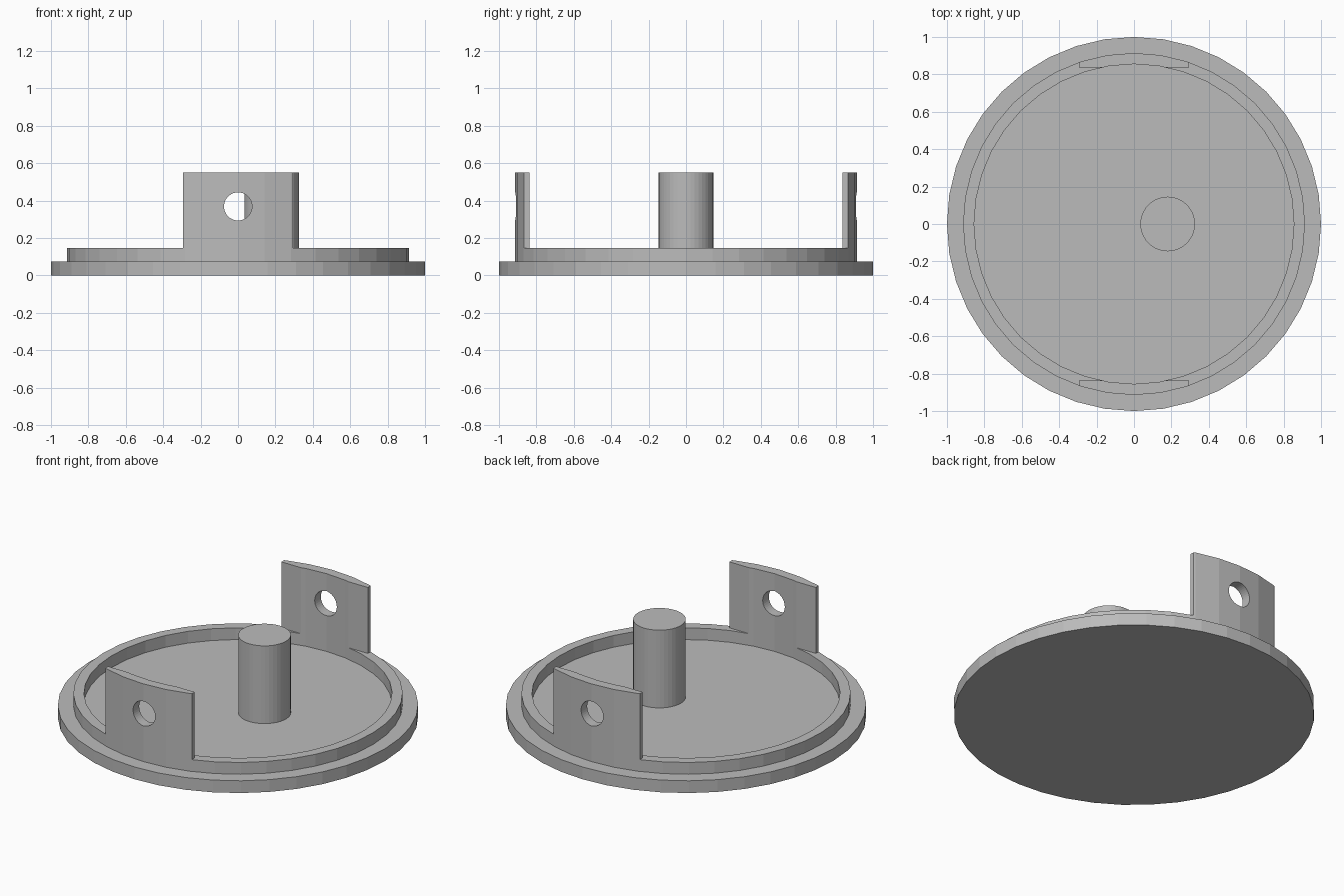
import bpy
import bmesh
import math

SIDES = 40
R_FLANGE, R_LIP, R_FLOOR = 1.0, 0.914, 0.855
Z_FLANGE, Z_LIP, Z_TOP = 0.075, 0.147, 0.551
TAB_HALF, TAB_INNER_Y = 0.293, 0.838

if "Cube" in bpy.data.objects:
    bpy.data.objects.remove(bpy.data.objects["Cube"])

grey = bpy.data.materials.new("plain_grey")
grey.use_nodes = True
grey.diffuse_color = (0.5, 0.5, 0.5, 1)
grey.node_tree.nodes["Principled BSDF"].inputs["Base Color"].default_value = (0.5, 0.5, 0.5, 1)


def finish(bm, name):
    """Turn a bmesh into a grey object."""
    bmesh.ops.recalc_face_normals(bm, faces=bm.faces)
    mesh = bpy.data.meshes.new(name)
    bm.to_mesh(mesh)
    bm.free()
    mesh.materials.append(grey)
    obj = bpy.data.objects.new(name, mesh)
    bpy.context.collection.objects.link(obj)
    return obj


def lathe(name, profile, x=0.0):
    """Revolve (radius, z) points that start and end on the axis."""
    bm = bmesh.new()
    rings = []
    for r, z in profile:
        count = SIDES if r > 0 else 1
        rings.append([bm.verts.new((x + r * math.cos(math.tau * i / SIDES),
                                    r * math.sin(math.tau * i / SIDES), z))
                      for i in range(count)])
    for a, b in zip(rings, rings[1:]):
        for i in range(SIDES):
            j = (i + 1) % SIDES
            corners = [a[i % len(a)], a[j % len(a)], b[j % len(b)], b[i % len(b)]]
            bm.faces.new(list(dict.fromkeys(corners)))
    return finish(bm, name)


def rim_y(r, x):
    """Height of the faceted circle of radius r at x, near its top."""
    step = math.tau / SIDES
    k = math.floor(math.asin(abs(x) / r) / step + 0.0001)
    for n in (k, k + 1, max(k - 1, 0)):
        x0, x1 = r * math.sin(n * step), r * math.sin((n + 1) * step)
        if x0 - 0.0001 <= abs(x) <= x1 + 0.0001:
            y0, y1 = r * math.cos(n * step), r * math.cos((n + 1) * step)
            return y0 + (y1 - y0) * (abs(x) - x0) / (x1 - x0)
    return math.sqrt(r * r - x * x)


def tab(name, side):
    """Upright tab: faceted outside, flat inside trimmed by the lip's bore."""
    step = math.tau / SIDES
    outer_x = [-TAB_HALF] + [R_LIP * math.sin(i * step) for i in range(-2, 3)] + [TAB_HALF]
    outline = [(x, rim_y(R_LIP, x)) for x in outer_x]
    # where the flat inner face meets the bore
    xa, ya = R_FLOOR * math.sin(step), R_FLOOR * math.cos(step)
    xb, yb = R_FLOOR * math.sin(2 * step), R_FLOOR * math.cos(2 * step)
    meet = xa + (xb - xa) * (ya - TAB_INNER_Y) / (ya - yb)
    inner = [(TAB_HALF, TAB_INNER_Y), (meet, TAB_INNER_Y), (xa, ya)]
    outline += inner + [(0, R_FLOOR)] + [(-x, y) for x, y in reversed(inner)]

    bm = bmesh.new()
    base = bm.faces.new([bm.verts.new((x, side * y, Z_LIP)) for x, y in outline])
    top = bmesh.ops.extrude_face_region(bm, geom=[base], use_keep_orig=True)["geom"]
    bmesh.ops.translate(bm, vec=(0, 0, Z_TOP - Z_LIP),
                        verts=[v for v in top if isinstance(v, bmesh.types.BMVert)])
    obj = finish(bm, name)
    cut = obj.modifiers.new("pin_hole", "BOOLEAN")
    cut.operation = "DIFFERENCE"
    cut.solver = "EXACT"
    cut.object = hole_cutter
    return obj


# cutter for the pin hole through both tabs
bpy.ops.mesh.primitive_cylinder_add(vertices=SIDES, radius=0.075, depth=3,
                                    location=(0, 0, 0.369), rotation=(math.pi / 2, 0, 0))
hole_cutter = bpy.context.object
hole_cutter.name = "hole_cutter"
hole_cutter.data.materials.append(grey)
hole_cutter.hide_render = True
hole_cutter.display_type = "WIRE"

# round base with its raised lip
lathe("base_disc", [(0, 0), (R_FLANGE, 0), (R_FLANGE, Z_FLANGE), (R_LIP, Z_FLANGE),
                    (R_LIP, Z_LIP), (R_FLOOR, Z_LIP), (R_FLOOR, Z_FLANGE), (0, Z_FLANGE)])

# off-centre post
lathe("post", [(0, Z_FLANGE), (0.146, Z_FLANGE), (0.146, Z_TOP), (0, Z_TOP)], x=0.18)

# front and back tabs, with the hole cut applied
tabs = [tab("front_tab", -1), tab("back_tab", 1)]
bpy.context.view_layer.update()
graph = bpy.context.evaluated_depsgraph_get()
for obj in tabs:
    cut_mesh = bpy.data.meshes.new_from_object(obj.evaluated_get(graph))
    obj.modifiers.clear()
    obj.data = cut_mesh
bpy.data.objects.remove(hole_cutter)
